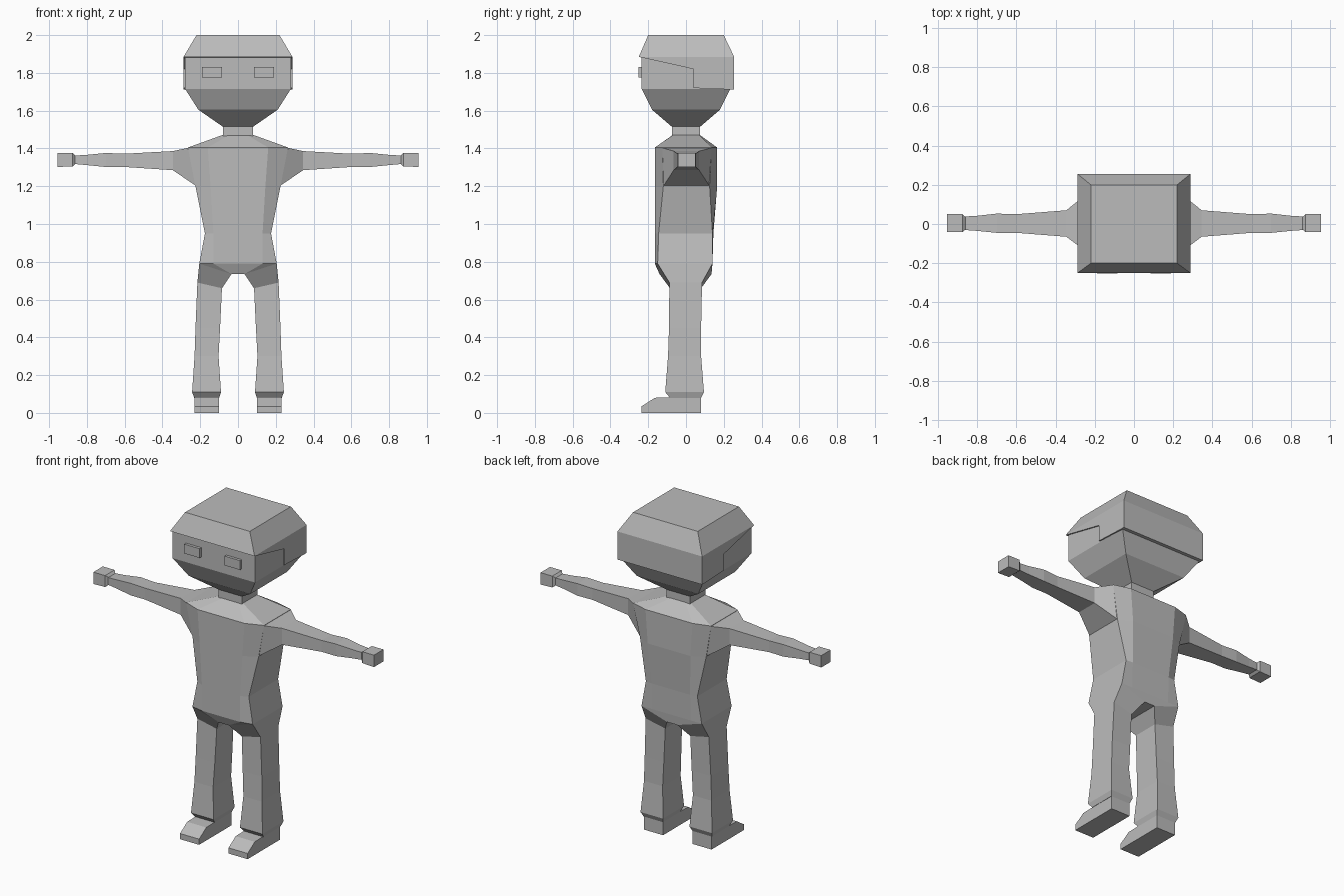
import bpy, bmesh

if "Cube" in bpy.data.objects:
    bpy.data.objects.remove(bpy.data.objects["Cube"])

grey = bpy.data.materials.new("grey")
grey.diffuse_color = (0.5, 0.5, 0.5, 1)
grey.use_nodes = True
grey.node_tree.nodes["Principled BSDF"].inputs["Base Color"].default_value = grey.diffuse_color


def add(name, verts, faces, mirror=False):
    """Flat shaded mesh, optionally mirrored to the other side."""
    bm = bmesh.new()
    vs = [bm.verts.new(v) for v in verts]
    for f in faces:
        bm.faces.new([vs[i] for i in f])
    bmesh.ops.recalc_face_normals(bm, faces=bm.faces)
    me = bpy.data.meshes.new(name)
    bm.to_mesh(me)
    bm.free()
    me.materials.append(grey)
    ob = bpy.data.objects.new(name, me)
    bpy.context.collection.objects.link(ob)
    if mirror:
        m = ob.modifiers.new("mirror", 'MIRROR')
        m.use_mirror_merge = False
    return ob


def loft(name, rings, mirror=False):
    """Skin between equal rings and cap both ends."""
    n = len(rings[0])
    verts = [v for r in rings for v in r]
    faces = [list(range(n)), list(range(len(verts) - n, len(verts)))]
    for k in range(len(rings) - 1):
        for i in range(n):
            j = (i + 1) % n
            faces.append([k*n + i, k*n + j, (k+1)*n + j, (k+1)*n + i])
    return add(name, verts, faces, mirror)


def level(x0, x1, y0, y1, z):
    return [(x0, y0, z), (x1, y0, z), (x1, y1, z), (x0, y1, z)]


def slice_x(x, y0, y1, z0, z1):
    return [(x, y0, z0), (x, y1, z0), (x, y1, z1), (x, y0, z1)]


def prism(name, profile, x0, x1, mirror=False):
    return loft(name, [[(x, y, z) for y, z in profile] for x in (x0, x1)], mirror)


# Head and neck
loft("head", [level(-x, x, -y, y, z) for x, y, z in
              [(.08, .075, 1.515), (.21, .18, 1.605), (.28, .235, 1.715),
               (.28, .235, 1.89)]])
loft("neck", [level(-.08, .08, -.075, .075, z) for z in (1.45, 1.53)])

# Hair: bevelled crown and the stepped part round the sides and back
loft("hair_crown", [level(-.288, .288, -.25, .255, 1.885),
                    level(-.22, .22, -.2, .2, 2.0)])
prism("hair_sides", [(-.25, 1.885), (.04, 1.82), (.04, 1.72),
                     (.235, 1.712), (.255, 1.712), (.255, 1.885)], -.288, .288)

# Eyes
loft("eye", [level(.085, .19, -.252, -.22, z) for z in (1.775, 1.832)], True)


# Torso: eight-sided rings
def body_ring(z, xf, xs, yf, ysf, ysb, yb):
    return [(-xf, yf, z), (xf, yf, z), (xs, ysf, z), (xs, ysb, z),
            (xf, yb, z), (-xf, yb, z), (-xs, ysb, z), (-xs, ysf, z)]


loft("torso", [body_ring(*r) for r in [
    (.79, .13, .205, -.165, -.15, .14, .14),
    (.95, .13, .175, -.165, -.145, .14, .145),
    (1.20, .145, .225, -.165, -.12, .125, .165),
    (1.405, .16, .265, -.165, -.125, .135, .165),
    (1.47, .05, .085, -.072, -.07, .07, .075)]])

# Pelvis half: front and back outlines meeting the leg
outline = [(0, .79, -.165, .14), (.13, .79, -.165, .14), (.205, .79, -.15, .14),
           (.215, .69, -.088, .085), (.085, .66, -.085, .08),
           (.035, .735, -.14, .135), (0, .735, -.14, .135)]
verts = [(x, f, z) for x, z, f, b in outline] + [(x, b, z) for x, z, f, b in outline]
faces = []
for o in (0, 7):
    faces += [[o, o+1, o+5, o+6], [o+1, o+2, o+5], [o+2, o+3, o+4, o+5]]
faces += [[i, i+1, i+8, i+7] for i in (2, 4, 5)]
add("pelvis", verts, faces, True)

# Trouser legs with a turned-in hem
leg_top = [(.085, -.085, .66), (.215, -.088, .69), (.215, .085, .69), (.085, .08, .66)]
loft("leg", [leg_top] + [level(*r) for r in [
    (.095, .225, -.09, .08, .45), (.103, .23, -.095, .08, .30),
    (.09, .243, -.11, .095, .11), (.1, .232, -.085, .08, .08)]], True)

# Shoes
prism("shoe", [(-.235, 0), (.08, 0), (.08, .085), (-.165, .08), (-.235, .035)],
      .1, .23, True)

# Arms from shoulder to wrist
shoulder = [(.22, -.12, 1.2), (.22, .125, 1.2), (.265, .135, 1.403), (.265, -.125, 1.403)]
loft("arm", [shoulder] + [slice_x(*r) for r in [
    (.345, -.065, .07, 1.285, 1.386), (.60, -.045, .05, 1.302, 1.372),
    (.70, -.045, .053, 1.302, 1.376), (.80, -.035, .042, 1.312, 1.366),
    (.87, -.03, .038, 1.318, 1.362)]], True)

# Hands
loft("hand", [slice_x(*r) for r in [
    (.86, -.028, .036, 1.318, 1.362), (.875, -.042, .05, 1.305, 1.375),
    (.955, -.042, .05, 1.302, 1.375)]], True)
